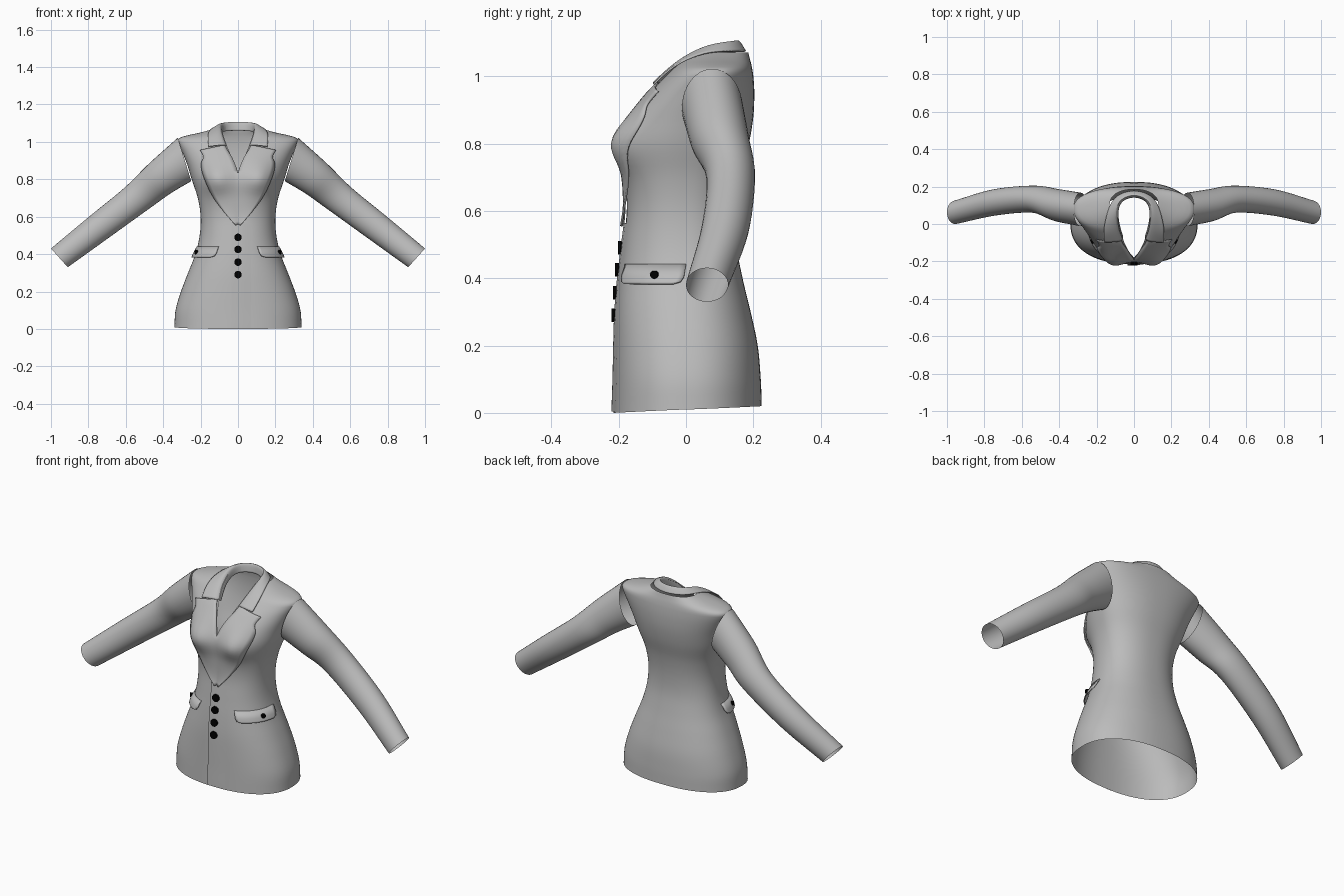
import bpy, bmesh, math
from mathutils import Vector

cube = bpy.data.objects.get("Cube")
if cube:
    bpy.data.objects.remove(cube, do_unlink=True)


def material(name, value):
    m = bpy.data.materials.new(name)
    m.use_nodes = True
    color = (value, value, value, 1)
    m.diffuse_color = color
    m.node_tree.nodes["Principled BSDF"].inputs["Base Color"].default_value = color
    return m


cloth = material("grey cloth", 0.5)
black = material("black button", 0.0)
POWER = 2.3


def spline(keys, u):
    """Smooth interpolation of tuples whose first entry is the parameter."""
    u = min(max(u, keys[0][0]), keys[-1][0])
    i = 0
    while i < len(keys) - 2 and u > keys[i + 1][0]:
        i += 1
    a, b = keys[i], keys[i + 1]
    before, after = keys[max(i - 1, 0)], keys[min(i + 2, len(keys) - 1)]
    h = b[0] - a[0]
    s = (u - a[0]) / h
    out = []
    for k in range(1, len(a)):
        ma = (b[k] - before[k]) / (b[0] - before[0]) * h
        mb = (after[k] - a[k]) / (after[0] - a[0]) * h
        out.append((2 * s**3 - 3 * s**2 + 1) * a[k] + (s**3 - 2 * s**2 + s) * ma
                   + (3 * s**2 - 2 * s**3) * b[k] + (s**3 - s**2) * mb)
    return out


def steps(keys, n):
    """Evenly sampled spline through keys without a parameter."""
    indexed = [(i, *k) for i, k in enumerate(keys)]
    return [spline(indexed, (len(keys) - 1) * i / n) for i in range(n + 1)]


def sheet(name, rows, closed=False, mirror=False, thickness=0, subdivide=0):
    """Loft a surface through rows of points."""
    bm = bmesh.new()
    grid = [[bm.verts.new(p) for p in row] for row in rows]
    n = len(rows[0])
    for lower, upper in zip(grid, grid[1:]):
        for c in range(n if closed else n - 1):
            d = (c + 1) % n
            bm.faces.new((lower[c], lower[d], upper[d], upper[c]))
    bmesh.ops.remove_doubles(bm, verts=bm.verts, dist=0.0001)
    mesh = bpy.data.meshes.new(name)
    bm.to_mesh(mesh)
    bm.free()
    mesh.materials.append(cloth)
    obj = bpy.data.objects.new(name, mesh)
    bpy.context.collection.objects.link(obj)
    bpy.ops.object.select_all(action='DESELECT')
    obj.select_set(True)
    bpy.context.view_layer.objects.active = obj
    bpy.ops.object.shade_smooth_by_angle(angle=math.radians(50))
    if mirror:
        obj.modifiers.new("Mirror", 'MIRROR')
    if subdivide:
        sub = obj.modifiers.new("Subdivision", 'SUBSURF')
        sub.levels = sub.render_levels = subdivide
        sub.boundary_smooth = 'PRESERVE_CORNERS'
    if thickness:
        solid = obj.modifiers.new("Solidify", 'SOLIDIFY')
        solid.thickness = thickness
    return obj


# Body profile: height, half width, front y, back y, y of widest point
BODY = [
    (0.01, .340, -.215, .225, 0), (0.10, .334, -.212, .222, 0),
    (0.20, .305, -.210, .213, 0), (0.30, .267, -.207, .192, 0),
    (0.40, .228, -.199, .168, 0), (0.50, .205, -.187, .150, 0),
    (0.60, .200, -.176, .149, 0), (0.70, .215, -.180, .162, .01),
    (0.80, .248, -.190, .187, .03), (0.88, .272, -.160, .200, .05),
    (0.95, .300, -.110, .203, .07), (1.00, .322, -.062, .200, .08),
    (1.02, .316, -.042, .197, .083), (1.035, .270, -.025, .194, .086),
    (1.05, .200, -.005, .190, .09), (1.07, .130, .020, .185, .10),
]
# Half width of the neck opening by height
OPENING = [(0.80, 0), (0.84, 0), (0.90, .026), (0.97, .055), (1.04, .08), (1.07, .085)]


def bust(x, z):
    return .035 * math.exp(-((abs(x) - .12) / .07) ** 2 - ((z - .80) / .08) ** 2)


def front_y(x, z):
    hw, front, back, mid = spline(BODY, z)
    k = max(0, 1 - (abs(x) / hw) ** POWER) ** (1 / POWER)
    return mid - (mid - front) * k - bust(x, z)


def around(t, z, out=0):
    """Body point at angle t from the front centre, turning towards +x."""
    hw, front, back, mid = spline(BODY, z)
    s, c = math.sin(t), math.cos(t)
    x = hw * math.copysign(abs(s) ** (2 / POWER), s)
    k = abs(c) ** (2 / POWER)
    y = mid - (mid - front) * k - bust(x, z) * min(1, 3 * k) if c > 0 else mid + (back - mid) * k
    drop = .01 * c * max(0, 1 - (z - .01) / .1)
    return Vector((x + out * s, y - out * c, z - drop))


# Body shell, open at the hem and neck
heights = [.01 + .99 * i / 48 for i in range(49)] + [1.01, 1.02, 1.027, 1.035, 1.042, 1.05, 1.06, 1.07]
rows = []
for z in heights:
    w = max(0, spline(OPENING, z)[0]) if z > .84 else 0
    t0 = math.asin(min(1, (w / spline(BODY, z)[0]) ** (POWER / 2)))
    rows.append([around(t0 + (2 * math.pi - 2 * t0) * i / 80, z) for i in range(81)])
sheet("body", rows)

# Overlapping front edge
rows = []
for i in range(25):
    z = .004 + .56 * i / 24
    rows.append([(x, front_y(x, z) - out, z)
                 for x, out in ((-.036, 0), (-.035, .007), (0, .006), (.035, .003), (.07, 0))])
sheet("front_overlap", rows)

# Sleeves: upper edge x z, lower edge x z, front y, back y
SLEEVE = [
    (.322, 1.022, .250, .790, -.012, .168), (.475, .885, .355, .728, .015, .188),
    (.607, .755, .465, .650, .060, .205), (.800, .597, .690, .488, .045, .186),
    (1.00, .430, .910, .330, .000, .125),
]
rows = []
for ux, uz, lx, lz, y0, y1 in steps(SLEEVE, 24):
    ring = []
    for i in range(32):
        a = 2 * math.pi * i / 32
        c, s = math.cos(a) / 2, math.sin(a) / 2
        ring.append(((ux + lx) / 2 + c * (ux - lx), (y0 + y1) / 2 - s * (y1 - y0),
                     (uz + lz) / 2 + c * (uz - lz)))
    rows.append(ring)
sheet("sleeves", rows, closed=True, mirror=True)

# Lapels: inner edge x z, outer edge x z
LAPEL = [
    (0, .560, .012, .555), (0, .640, .075, .625), (0, .740, .140, .715),
    (0, .830, .185, .815), (.028, .910, .198, .880), (.055, .955, .186, .920),
    (.070, .985, .203, .957),
]
rows = []
for xi, zi, xo, zo in steps(LAPEL, 30):
    row = []
    for i in range(9):
        f = i / 8
        x, z = max(0, xi + (xo - xi) * f), zi + (zo - zi) * f
        row.append((x, front_y(x, z) - .010 - .006 * f, z))
    rows.append(row)
sheet("lapels", rows, mirror=True, thickness=.006)

# Collar: neck base, fold and outer edge, from the front tip to the back
COLLAR = [
    ((.058, -.065, .970), (.062, -.098, .990), (.157, -.098, .977)),
    ((.078, -.005, 1.02), (.084, -.020, 1.062), (.166, -.038, 1.037)),
    ((.086, .060, 1.05), (.092, .058, 1.108), (.145, .060, 1.078)),
    ((.074, .122, 1.058), (.078, .128, 1.122), (.112, .150, 1.075)),
    ((0, .150, 1.062), (0, .160, 1.128), (0, .192, 1.075)),
]
sheet("collar", COLLAR, mirror=True, thickness=.005, subdivide=3)

# Pocket flaps: height, start angle, end angle, stand-off
FLAP = [(.383, 34, 82, .016), (.390, 28, 87, .016), (.405, 26, 89, .014), (.442, 25, 90, .004)]
rows = [[around(math.radians(a + (b - a) * i / 16), z, out) for i in range(17)]
        for z, a, b, out in FLAP]
sheet("pocket_flaps", rows, mirror=True, thickness=.005)


def button(name, place, direction, radius):
    turn = direction.to_track_quat('Z', 'Y').to_euler()
    bpy.ops.mesh.primitive_cylinder_add(vertices=20, radius=radius, depth=.012,
                                        location=place, rotation=turn)
    obj = bpy.context.object
    obj.name = name
    obj.data.materials.append(black)
    bpy.ops.object.shade_smooth_by_angle(angle=math.radians(40))


# Front buttons
for i, z in enumerate((.49, .425, .357, .29)):
    button(f"front_button_{i + 1}", (0, front_y(0, z) - .008, z), Vector((0, -1, 0)), .02)

# Pocket buttons
for side, name in ((1, "left"), (-1, "right")):
    t = math.radians(67) * side
    button(f"{name}_pocket_button", around(t, .41, .015),
           Vector((math.sin(t), -math.cos(t), 0)), .012)
